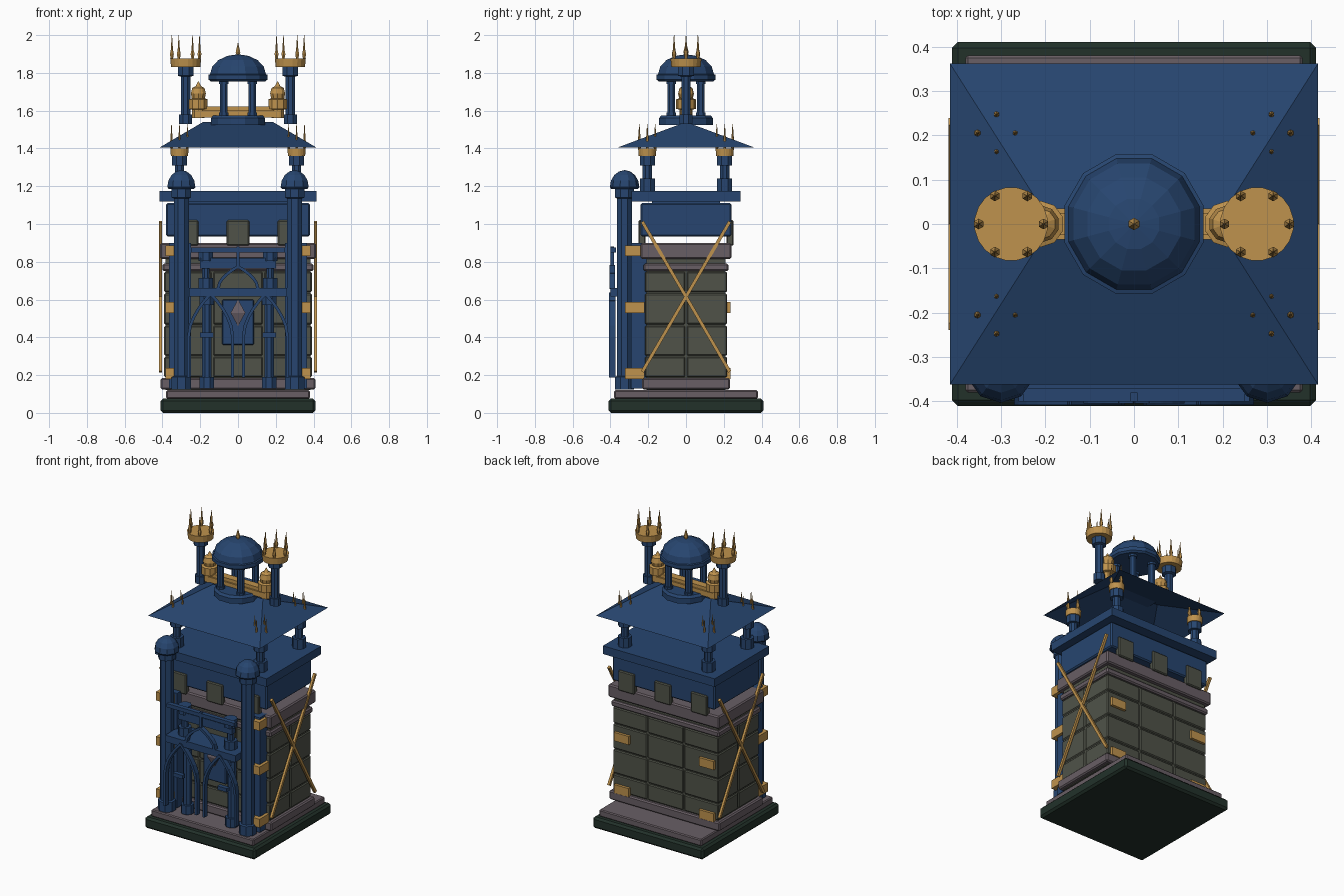
import bpy, bmesh
from math import sin, cos, pi, hypot
from mathutils import Matrix, Vector

cube = bpy.data.objects.get("Cube")
if cube:
    bpy.data.objects.remove(cube)


def material(name, rgb):
    m = bpy.data.materials.new(name)
    m.use_nodes = True
    m.diffuse_color = (*rgb, 1)
    m.node_tree.nodes["Principled BSDF"].inputs["Base Color"].default_value = (*rgb, 1)
    return m


BLUE = material("deep_blue", (0.02, 0.06, 0.16))
GOLD = material("gold", (0.52, 0.29, 0.075))
STONE = material("grey_stone", (0.08, 0.086, 0.066))
MAUVE = material("mauve_stone", (0.14, 0.113, 0.13))
GREEN = material("dark_green", (0.016, 0.031, 0.023))


def finish(name, bm, mat):
    bmesh.ops.recalc_face_normals(bm, faces=bm.faces)
    mesh = bpy.data.meshes.new(name)
    bm.to_mesh(mesh)
    bm.free()
    mesh.materials.append(mat)
    ob = bpy.data.objects.new(name, mesh)
    bpy.context.collection.objects.link(ob)
    return ob


def box(name, mat, x, y, z, bevel=0.0):
    """Box from (min, max) ranges on each axis."""
    bm = bmesh.new()
    bmesh.ops.create_cube(bm, size=1)
    for v in bm.verts:
        v.co = [(a + b) / 2 + c * (b - a) for (a, b), c in zip((x, y, z), v.co)]
    if bevel:
        bmesh.ops.bevel(bm, geom=bm.edges[:], offset=bevel, segments=1, affect='EDGES')
    return finish(name, bm, mat)


def lathe(name, mat, x, y, profile, sides=8):
    """Closed turned shape from (radius, height) pairs."""
    bm = bmesh.new()
    rings = []
    for r, z in profile:
        rings.append([bm.verts.new((x + r * cos(a), y + r * sin(a), z))
                      for a in ((i + .5) * 2 * pi / sides for i in range(sides))])
    for lo, hi in zip(rings, rings[1:]):
        for i in range(sides):
            j = (i + 1) % sides
            bm.faces.new((lo[i], lo[j], hi[j], hi[i]))
    bm.faces.new(rings[0])
    bm.faces.new(rings[-1])
    bmesh.ops.remove_doubles(bm, verts=bm.verts, dist=0.0004)
    return finish(name, bm, mat)


def dome(r, z, h, steps=4):
    return [(max(r * cos(t), .002), z + h * sin(t))
            for t in (i * pi / 2 / steps for i in range(steps + 1))]


def column(name, x, y, z0, z1, r, foot, wide):
    """Shaft with a wider foot and head."""
    lathe(name, BLUE, x, y, [(wide, z0), (wide, z0 + foot), (r, z0 + foot),
                             (r, z1 - foot), (wide, z1 - foot), (wide, z1)])


def crown(name, x, y, z, r, h, tip, ring, count):
    """Gold disc carrying a ring of spikes."""
    lathe(name + "_disc", GOLD, x, y, [(r * .94, z), (r, z + h)], 20)
    for i in range(count):
        a = 2 * pi * i / count
        px, py = x + ring * cos(a), y + ring * sin(a)
        lathe(name + "_spike", GOLD, px, py,
              [(.007, z + h), (.012, z + h + .025), (.007, z + h + .045), (.001, tip)], 6)


def bar(name, mat, points, width, depth):
    """Flat-sided strip following a path in one upright plane."""
    bm = bmesh.new()
    for p, q in zip(points, points[1:]):
        p, q = Vector(p), Vector(q)
        d = q - p
        side_on = abs(d.y) > abs(d.x)
        sx, sy = (depth, width) if side_on else (width, depth)
        m = (Matrix.Translation((p + q) / 2) @ d.to_track_quat('Z', 'Y').to_matrix().to_4x4())
        across = Vector((1, 0, 0)) if side_on else Vector((0, 1, 0))
        axis = d.normalized()
        rot = Matrix((across, axis.cross(across), axis)).transposed().to_4x4()
        m = Matrix.Translation((p + q) / 2) @ rot
        bmesh.ops.create_cube(bm, size=1, matrix=m @ Matrix.Diagonal(
            (depth, width, d.length + width * .3, 1)))
    return finish(name, bm, mat)


def pointed_arch(name, cx, y, half, spring, apex, foot, width, depth, steps=5):
    for s in (-1, 1):
        pts = [(cx + s * half, y, foot)] if foot < spring else []
        for i in range(steps + 1):
            t = i / steps
            pts.append((cx + s * half * (1 - t ** 1.6), y, spring + (apex - spring) * t ** .85))
        bar(name, BLUE, pts, width, depth)


# Stepped base
box("base_slab", GREEN, (-.41, .41), (-.41, .41), (0, .075), .013)
box("plinth", MAUVE, (-.38, .38), (-.38, .38), (.075, .12), .006)

# Stone body: core, blocks and bands
box("body_core", STONE, (-.385, .385), (-.21, .21), (.12, .895))
cols, rows = [-.395, -.135, .135, .395], [.185, .30, .465, .635, .75]
for z0, z1 in zip(rows, rows[1:]):
    for x0, x1 in zip(cols, cols[1:]):
        for y0, y1 in ((-.222, 0), (0, .222)):
            box("stone_block", STONE, (x0 + .004, x1 - .004), (y0 + .004, y1 - .004),
                (z0 + .004, z1 - .004), .006)
for z0, z1, w, d in ((.125, .185, .41, .232), (.75, .79, .4, .225), (.815, .9, .412, .24)):
    box("stone_band", MAUVE, (-w, w), (-d, d), (z0, z1), .008)

# Upper storey, merlons and slab
box("upper_block", BLUE, (-.38, .38), (-.24, .24), (.935, 1.11), .008)
for s in (-1, 1):
    for x in (-.27, 0, .27):
        box("merlon", STONE, (x - .06, x + .06), sorted((s * .215, s * .252)), (.885, 1.02), .006)
box("upper_slab", BLUE, (-.415, .415), (-.288, .288), (1.12, 1.175))
box("slab_core", BLUE, (-.3, .3), (-.18, .18), (1.1, 1.125))

# Crossed gold rods on both sides
for s in (-1, 1):
    for k in (-1, 1):
        bar("crossed_rod", GOLD, [(s * .41, -k * .23, .22), (s * .41, k * .23, 1.01)], .018, .016)

# Corner towers, their wall strips and clasps
for s in (-1, 1):
    x = s * .3
    lathe("corner_tower", BLUE, x, -.325,
          [(.055, .125), (.055, .19), (.043, .195), (.043, 1.135), (.055, 1.14), (.055, 1.19)])
    lathe("tower_dome", BLUE, x, -.325, [(.07, 1.185)] + dome(.078, 1.195, .09), 10)
    box("tower_wall_strip", BLUE, sorted((s * .25, s * .365)), (-.29, -.2), (.13, .9))
    for z in (.18, .53, .83):
        box("tower_clasp", GOLD, sorted((s * .27, s * .385)), (-.322, -.22), (z, z + .057))
    for z in (.18, .53):
        box("back_clasp", GOLD, sorted((s * .26, s * .37)), (.2, .236), (z, z + .057))

# Front arcade
for s in (-1, 1):
    column("arcade_column", s * .165, -.3, .13, .63, .028, .06, .042)
    pointed_arch("lower_arch", s * .145, -.39, .117, .40, .63, .19, .016, .035)
    column("gallery_column", s * .17, -.32, .66, .86, .022, .055, .042)
    box("arcade_pendant", BLUE, sorted((s * .13, s * .2)), (-.405, -.375), (.40, .425))
box("gallery_floor", BLUE, (-.26, .26), (-.4, -.22), (.615, .66))
pointed_arch("gallery_arch", 0, -.39, .105, .66, .775, .66, .016, .03)
box("gallery_finial", BLUE, (-.008, .008), (-.4, -.38), (.77, .88))
box("gallery_rail", BLUE, (-.25, .25), (-.4, -.37), (.85, .875))
box("gallery_panel", BLUE, (-.2, .2), (-.35, -.31), (.765, .82))

# Door panel with a diamond boss
box("door_panel", BLUE, (-.085, .085), (-.25, -.22), (.36, .6), .006)
diamond = lathe("door_diamond", MAUVE, 0, 0, [(.001, .46), (.055, .53), (.001, .6)], 4)
for v in diamond.data.vertices:
    v.co.y = v.co.y * .5 - .255

# Roof posts with spiked crowns
for x in (-.31, .31):
    for y in (-.205, .205):
        lathe("roof_post", BLUE, x, y, [(.043, 1.175), (.043, 1.24), (.026, 1.24),
                                        (.026, 1.31), (.043, 1.31), (.043, 1.36)])
        crown("post_crown", x, y, 1.36, .049, .04, 1.53, .042, 4)

# Hollow hipped roof
bm = bmesh.new()
a, b, c, d = [bm.verts.new((x, y, 1.405)) for x, y in
              ((-.415, -.362), (.415, -.362), (.415, .362), (-.415, .362))]
e, f = [bm.verts.new((x, 0, 1.54)) for x in (-.185, .185)]
for face in ((a, b, f, e), (b, c, f), (c, d, e, f), (d, a, e)):
    bm.faces.new(face)
finish("hipped_roof", bm, BLUE)

# Ridge beam, urns and tall spiked posts
box("ridge_beam", GOLD, (-.22, .22), (-.035, .035), (1.565, 1.6))
box("ridge_rail", GOLD, (-.2, .2), (-.025, .025), (1.6, 1.622))
for s in (-1, 1):
    lathe("ridge_urn", GOLD, s * .21, 0,
          [(.035, 1.56), (.035, 1.605), (.052, 1.61), (.052, 1.66), (.036, 1.665),
           (.042, 1.69), (.034, 1.72), (.015, 1.73), (.002, 1.755)], 10)
    lathe("tall_post", BLUE, s * .277, 0,
          [(.037, 1.53), (.037, 1.58), (.027, 1.58), (.027, 1.78), (.045, 1.785), (.045, 1.83)])
    crown("tall_crown", s * .277, 0, 1.83, .083, .045, 2.0, .073, 6)

# Domed cupola
lathe("cupola_drum", BLUE, 0, 0, [(.148, 1.525), (.148, 1.56), (.135, 1.575)], 12)
for x in (-.075, .075):
    for y in (-.078, .078):
        column("cupola_column", x, y, 1.57, 1.76, .022, .02, .028)
lathe("cupola_dome", BLUE, 0, 0, [(.15, 1.755), (.162, 1.765), (.162, 1.79)]
      + dome(.153, 1.793, .105), 12)
lathe("cupola_spike", GOLD, 0, 0, [(.008, 1.89), (.014, 1.91), (.001, 1.96)], 6)
